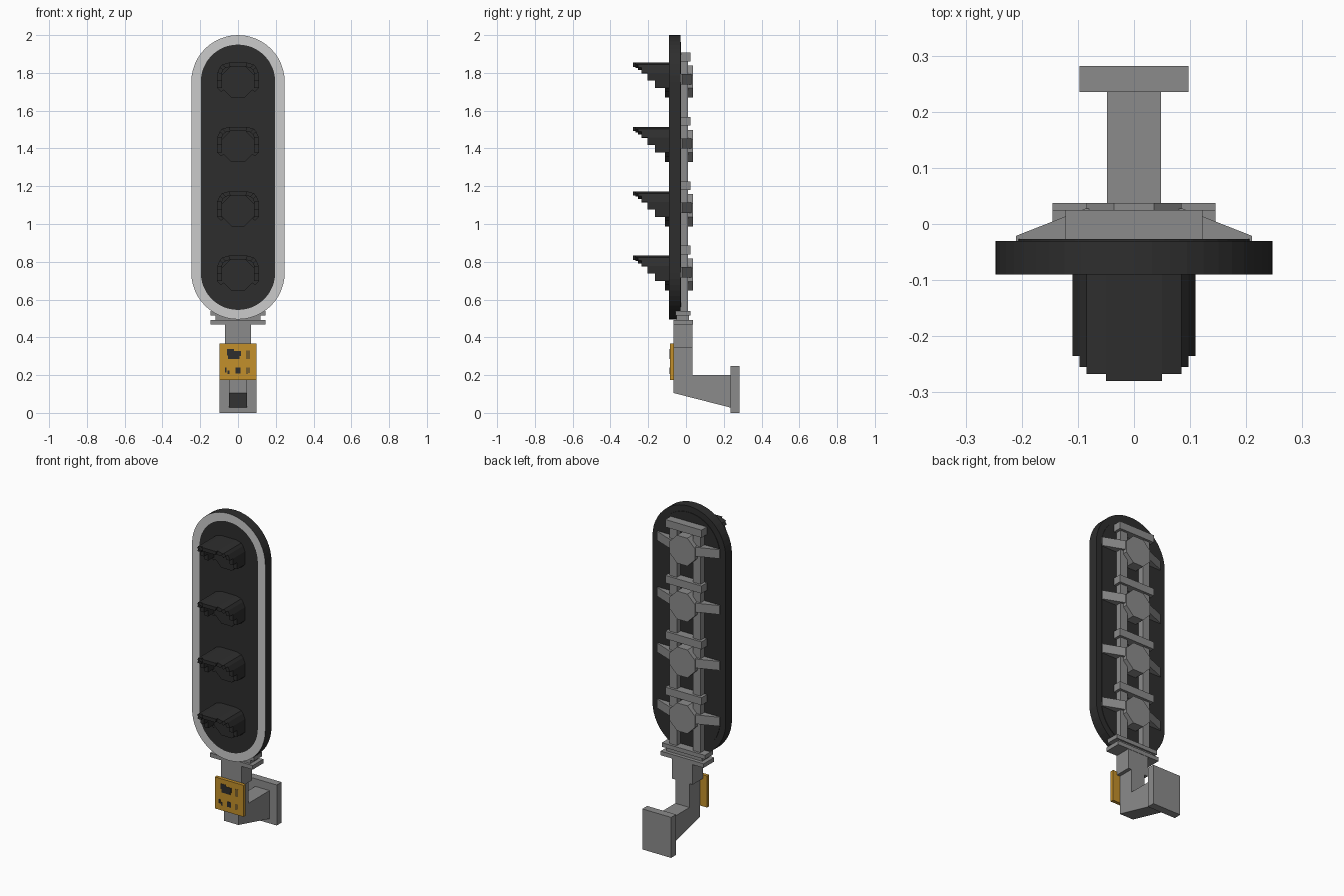
import bpy, bmesh, math

if "Cube" in bpy.data.objects:
    bpy.data.objects.remove(bpy.data.objects["Cube"])


def material(name, rgb):
    m = bpy.data.materials.new(name)
    m.diffuse_color = (*rgb, 1)
    m.use_nodes = True
    m.node_tree.nodes["Principled BSDF"].inputs["Base Color"].default_value = m.diffuse_color
    return m


BLACK = material("matt black", (0.027, 0.027, 0.027))
WHITE = material("pale grey border", (0.60, 0.60, 0.60))
GREY = material("steel grey", (0.26, 0.26, 0.26))
YELLOW = material("amber", (0.55, 0.28, 0.024))


def add_prism(bm, pts, lo, hi, axis):
    """Extrude a 2D outline along an axis: x (y,z), y (x,z) or z (x,y)."""
    place = {"x": lambda a, b, t: (t, a, b),
             "y": lambda a, b, t: (a, t, b),
             "z": lambda a, b, t: (a, b, t)}[axis]
    ends = [[bm.verts.new(place(a, b, t)) for a, b in pts] for t in (lo, hi)]
    faces = [bm.faces.new(e) for e in ends]
    n = len(pts)
    for i in range(n):
        j = (i + 1) % n
        faces.append(bm.faces.new((ends[0][i], ends[0][j], ends[1][j], ends[1][i])))
    bmesh.ops.recalc_face_normals(bm, faces=faces)
    return faces


def finish(bm, name, *mats):
    me = bpy.data.meshes.new(name)
    bm.to_mesh(me)
    bm.free()
    for m in mats:
        me.materials.append(m)
    ob = bpy.data.objects.new(name, me)
    bpy.context.collection.objects.link(ob)
    return ob


def prism(name, pts, lo, hi, axis, mat):
    bm = bmesh.new()
    add_prism(bm, pts, lo, hi, axis)
    return finish(bm, name, mat)


def box(name, x, y, z, mat):
    return prism(name, [(x[0], z[0]), (x[1], z[0]), (x[1], z[1]), (x[0], z[1])],
                 y[0], y[1], "y", mat)


def stadium(r, low=0.742, high=1.753, n=24):
    up = [(r * math.cos(math.pi * i / n), high + r * math.sin(math.pi * i / n))
          for i in range(n + 1)]
    return up + [(-x, low - (z - high)) for x, z in up]


def octagon(apothem, cz):
    r = apothem / math.cos(math.pi / 8)
    return [(r * math.cos(math.pi * (i + .5) / 4), cz + r * math.sin(math.pi * (i + .5) / 4))
            for i in range(8)]


# Backboard with a pale border on its front face
bm = bmesh.new()
front = add_prism(bm, stadium(0.247), -0.09, -0.03, "y")[0]
ring = bmesh.ops.inset_region(bm, faces=[front], thickness=0.05, use_even_offset=True)
for f in ring["faces"]:
    f.material_index = 1
finish(bm, "backboard", BLACK, WHITE)
prism("backboard_rear_panel", stadium(0.21), -0.035, -0.027, "y", BLACK)

# Hood arch: outer point, inner point, and reach of the panel ending there
ARCH = [((0.05, 0.10), (0.042, 0.078), 0.28),
        ((0.085, 0.09), (0.066, 0.072), 0.267),
        ((0.097, 0.075), (0.080, 0.060), 0.255),
        ((0.11, 0.045), (0.086, 0.042), 0.235),
        ((0.11, 0.005), (0.086, 0.005), 0.205),
        ((0.11, -0.035), (0.086, -0.035), 0.165),
        ((0.09, -0.055), (0.075, -0.045), 0.11)]

for k in range(4):
    cz = 0.732 + 0.3407 * k
    n = k + 1
    # Lens and stepped hood
    prism(f"lens_{n}", octagon(0.085, cz), -0.11, -0.085, "y", BLACK)
    bm = bmesh.new()
    (ox, oz), (ix, iz), reach = ARCH[0]
    add_prism(bm, [(-ox, cz + oz), (ox, cz + oz), (ix, cz + iz), (-ix, cz + iz)],
              -reach, -0.085, "y")
    for (o1, i1, _), (o2, i2, reach) in zip(ARCH, ARCH[1:]):
        for s in (-1, 1):
            add_prism(bm, [(s * x, cz + z) for x, z in (o1, o2, i2, i1)],
                      -reach, -0.085, "y")
    finish(bm, f"hood_{n}", BLACK)

    # Lamp housing, side brackets and cross bar at the rear
    prism(f"lamp_housing_{n}", octagon(0.085, cz), -0.03, 0.037, "y", GREY)
    for s, side in ((-1, "left"), (1, "right")):
        prism(f"bracket_{side}_{n}",
              [(s * 0.06, -0.03), (s * 0.21, -0.03), (s * 0.21, -0.021), (s * 0.085, 0.028),
               (s * 0.06, 0.028)], cz - 0.015, cz + 0.04, "z", GREY)
    box(f"cross_bar_{n}", (-0.122, 0.122), (-0.03, 0.025), (cz + 0.107, cz + 0.153), GREY)

# Rear rails
for s, side in ((-1, "left"), (1, "right")):
    box(f"rail_{side}", sorted((s * 0.055, s * 0.105)), (-0.03, 0.01), (0.50, 1.87), GREY)

# Flanges joining the board to the post
box("upper_flange", (-0.145, 0.145), (-0.055, 0.025), (0.515, 0.54), GREY)
box("flange_spacer", (-0.12, 0.12), (-0.05, 0.015), (0.49, 0.52), GREY)
box("lower_flange", (-0.145, 0.145), (-0.065, 0.037), (0.468, 0.493), GREY)

# Post, cantilever arm and wall plate
box("post_collar", (-0.07, 0.07), (-0.065, 0.035), (0.345, 0.47), GREY)
prism("post_arm", [(-0.065, 0.35), (0.035, 0.35), (0.035, 0.2), (0.24, 0.2),
                   (0.24, 0.027), (-0.065, 0.105)], -0.048, 0.048, "x", GREY)
box("wall_plate", (-0.097, 0.097), (0.235, 0.282), (0, 0.247), GREY)

# Amber sign with plain dark marks
box("sign", (-0.097, 0.097), (-0.085, -0.064), (0.175, 0.367), YELLOW)
bm = bmesh.new()
for x0, x1, z0, z1 in ((-0.058, -0.02, 0.305, 0.338), (-0.052, 0.008, 0.285, 0.315),
                       (-0.02, 0.015, 0.3, 0.328),
                       (0.045, 0.05, 0.285, 0.33), (0.056, 0.061, 0.285, 0.33),
                       (-0.07, -0.06, 0.215, 0.24), (-0.055, -0.045, 0.205, 0.225),
                       (-0.012, 0.012, 0.208, 0.24), (0.045, 0.05, 0.205, 0.24),
                       (0.056, 0.061, 0.21, 0.24)):
    add_prism(bm, [(x0, z0), (x1, z0), (x1, z1), (x0, z1)], -0.0865, -0.084, "y")
finish(bm, "sign_marks", BLACK)
